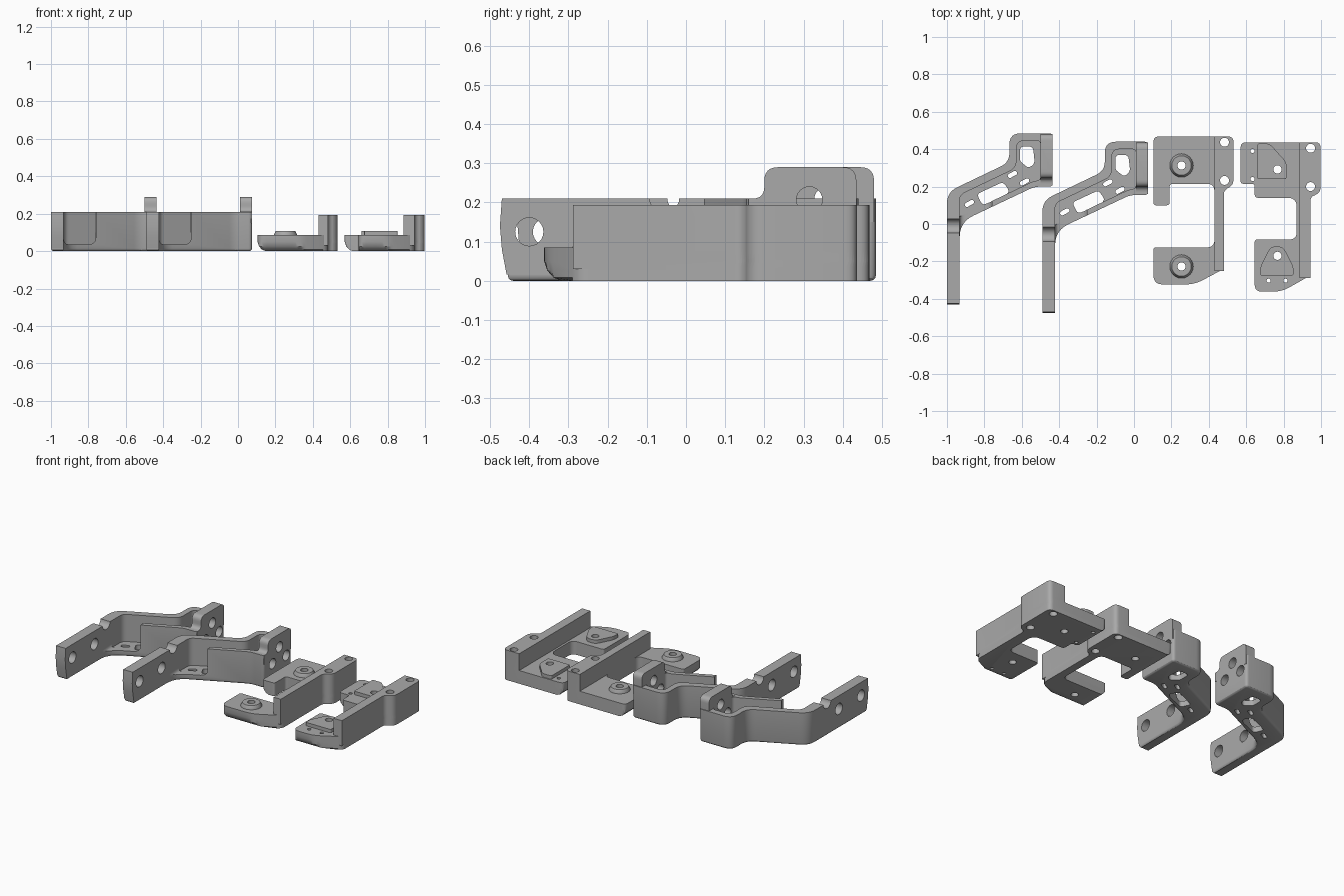
import bpy, bmesh, math
from mathutils import Vector

cube = bpy.data.objects.get("Cube")
if cube:
    bpy.data.objects.remove(cube, do_unlink=True)

grey = bpy.data.materials.new("plain_grey")
grey.use_nodes = True
grey.diffuse_color = (0.4, 0.4, 0.4, 1)
grey.node_tree.nodes["Principled BSDF"].inputs["Base Color"].default_value = (0.4, 0.4, 0.4, 1)

AXES = {"x": lambda a, b, t: (t, a, b),
        "y": lambda a, b, t: (a, t, b),
        "z": lambda a, b, t: (a, b, t)}


def rounded(pts, steps=6):
    """Outline whose corners (x, y, cut length) are rounded off."""
    out = []
    for i, (x, y, r) in enumerate(pts):
        p = Vector((x, y))
        if not r:
            out.append(p)
            continue
        ends = [Vector(pts[j][:2]) for j in (i - 1, (i + 1) % len(pts))]
        a, b = [p + (e - p).normalized() * r for e in ends]
        for k in range(steps + 1):
            t = k / steps
            out.append(a * (1 - t) ** 2 + p * 2 * t * (1 - t) + b * t * t)
    return out


def circle(u, v, r, n=24):
    return [Vector((u + r * math.cos(i * math.tau / n), v + r * math.sin(i * math.tau / n))) for i in range(n)]


def slot(x, y, length, r, angle):
    d = Vector((math.cos(angle), math.sin(angle)))
    return [p + d * length / 2 * (1 if (p - Vector((x, y))).dot(d) > 0 else -1) for p in circle(x, y, r, 14)]


def loft(name, rings, axis="z"):
    """Solid through a list of (outline, level) rings."""
    bm = bmesh.new()
    rows = [[bm.verts.new(AXES[axis](p[0], p[1], t)) for p in pts] for pts, t in rings]
    n = len(rows[0])
    for low, high in zip(rows, rows[1:]):
        for i in range(n):
            j = (i + 1) % n
            bm.faces.new((low[i], low[j], high[j], high[i]))
    bm.faces.new(rows[0])
    bm.faces.new(rows[-1])
    bmesh.ops.remove_doubles(bm, verts=bm.verts, dist=1e-5)
    bmesh.ops.recalc_face_normals(bm, faces=bm.faces)
    mesh = bpy.data.meshes.new(name)
    bm.to_mesh(mesh)
    bm.free()
    mesh.materials.append(grey)
    ob = bpy.data.objects.new(name, mesh)
    bpy.context.collection.objects.link(ob)
    return ob


def prism(name, pts, lo, hi, axis="z"):
    return loft(name, [(pts, lo), (pts, hi)], axis)


def combine(ob, tool, how):
    mod = ob.modifiers.new("combine", "BOOLEAN")
    mod.operation, mod.solver, mod.object = how, "EXACT", tool
    bpy.context.view_layer.update()
    mesh = bpy.data.meshes.new_from_object(ob.evaluated_get(bpy.context.evaluated_depsgraph_get()))
    ob.modifiers.clear()
    ob.data = mesh
    bpy.data.objects.remove(tool, do_unlink=True)


def add(ob, pts, lo, hi, axis="z"):
    combine(ob, prism("addition", pts, lo, hi, axis), "UNION")


def cut(ob, pts, lo, hi, axis="z"):
    combine(ob, prism("cutter", pts, lo, hi, axis), "DIFFERENCE")


def smooth(ob):
    bpy.ops.object.select_all(action="DESELECT")
    bpy.context.view_layer.objects.active = ob
    ob.select_set(True)
    bpy.ops.object.shade_smooth_by_angle(angle=math.radians(30))


# Tray-shaped side bracket with its long arm
bracket = prism("side_bracket", rounded([
    (-1, -0.41, 0), (-1, 0.17, 0.06), (-0.666, 0.33, 0.05), (-0.666, 0.485, 0.06),
    (-0.435, 0.485, 0.02), (-0.435, 0.2, 0.02), (-0.53, 0.2, 0.03),
    (-0.932, 0.01, 0.08), (-0.932, -0.41, 0)]), 0, 0.21)
bm = bmesh.new()
bm.from_mesh(bracket.data)
bottom = [e for e in bm.edges if all(v.co.z < 0.001 for v in e.verts)]
bmesh.ops.bevel(bm, geom=bottom, offset=0.014, segments=3, profile=0.5,
                affect="EDGES", clamp_overlap=False)
bm.to_mesh(bracket.data)
bm.free()

# Curved arm tip and raised end flange
add(bracket, [(-0.2, 0.016), (-0.413, 0.016), (-0.425, 0.08), (-0.43, 0.14),
              (-0.425, 0.21), (-0.2, 0.21)], -1, -0.932, "x")
add(bracket, rounded([(0.205, 0.15, 0), (0.205, 0.21, 0), (0.245, 0.21, 0.03), (0.245, 0.29, 0.035),
                      (0.48, 0.29, 0.035), (0.48, 0.15, 0)]), -0.5, -0.435, "x")

# Hollow of the tray and the opening beside the arm
cut(bracket, rounded([(-0.932, 0.04, 0), (-0.932, 0.155, 0.03), (-0.628, 0.3, 0.04), (-0.628, 0.445, 0.04),
                      (-0.5, 0.445, 0.02), (-0.5, 0.235, 0.02), (-0.54, 0.228, 0.02)]), 0.035, 0.4)
cut(bracket, rounded([(-0.932, 0.036, 0.03), (-0.76, 0.036, 0.04), (-0.76, 0.4, 0), (-0.932, 0.4, 0)]),
    -0.15, 0.12, "y")

# Floor windows and slots
cut(bracket, rounded([(-0.84, 0.16, 0.02), (-0.70, 0.225, 0.02), (-0.665, 0.175, 0.02),
                      (-0.69, 0.15, 0.01), (-0.81, 0.1, 0.02)]), -0.1, 0.1)
cut(bracket, rounded([(-0.61, 0.415, 0.025), (-0.54, 0.415, 0.025), (-0.53, 0.32, 0.025),
                      (-0.565, 0.3, 0.015), (-0.61, 0.335, 0.015)]), -0.1, 0.1)
for x, y in [(-0.88, 0.11), (-0.65, 0.265), (-0.585, 0.225)]:
    cut(bracket, slot(x, y, 0.03, 0.012, 0.5), -0.1, 0.1)

# Arm holes, cable notch and flange holes
for y, z, r in [(-0.355, 0.125, 0.036), (-0.13, 0.125, 0.036), (-0.01, 0.212, 0.038)]:
    cut(bracket, circle(y, z, r), -1.1, -0.9, "x")
for y, z in [(0.36, 0.207), (0.29, 0.125), (0.43, 0.125)]:
    cut(bracket, circle(y, z, 0.033), -0.515, -0.4, "x")
smooth(bracket)

second = bracket.copy()
second.name = "second_side_bracket"
second.location = (0.51, -0.045, 0)
bpy.context.collection.objects.link(second)


def clamp_plate(name, outline, rail, bosses, holes):
    """Base plate with softened lower edges, tall rail, bosses and bores."""
    pts = rounded(outline)
    x0, y0 = min(p.x for p in pts), min(p.y for p in pts)

    def tucked(d):
        return [(max(p.x, x0 + d), max(p.y, y0 + d)) for p in pts]
    plate = loft(name, [(tucked(d), z) for d, z in
                        [(0.045, 0), (0.024, 0.008), (0.008, 0.026), (0, 0.05), (0, 0.085)]])
    add(plate, rounded(rail), 0.03, 0.193)
    for pts_low, pts_high in bosses:
        combine(plate, loft("boss", [(pts_low, 0.07), (pts_low, 0.086), (pts_high, 0.107)]), "UNION")
    for x, y, r in holes:
        cut(plate, circle(x, y, r), -0.1, 0.3)
    smooth(plate)


# Clamp plate with round bosses
round_spots = [(0.254, 0.313), (0.254, -0.227)]
clamp_plate(
    "round_boss_plate",
    [(0.104, 0.468, 0.03), (0.532, 0.468, 0.03), (0.532, 0.2, 0.04), (0.48, 0.185, 0.03),
     (0.48, -0.24, 0.03), (0.325, -0.323, 0.05), (0.104, -0.323, 0.05), (0.104, -0.125, 0.015),
     (0.43, -0.125, 0.04), (0.43, 0.215, 0.04), (0.19, 0.215, 0.02), (0.19, 0.1, 0.015),
     (0.104, 0.1, 0.015)],
    [(0.43, 0.468, 0), (0.532, 0.468, 0.03), (0.532, 0.2, 0.04), (0.48, 0.185, 0.03),
     (0.48, -0.25, 0), (0.43, -0.25, 0)],
    [(circle(x, y, 0.063), circle(x, y, 0.052)) for x, y in round_spots],
    [(x, y, 0.022) for x, y in round_spots] + [(0.484, 0.437, 0.024), (0.484, 0.233, 0.024)])

# Clamp plate with wedge-shaped bosses
upper = rounded([(0.66, 0.24, 0.01), (0.66, 0.43, 0.01), (0.725, 0.43, 0.02),
                 (0.815, 0.33, 0.02), (0.815, 0.24, 0.01)])
lower = rounded([(0.675, -0.275, 0.01), (0.675, -0.23, 0.02), (0.73, -0.12, 0.03),
                 (0.797, -0.12, 0.03), (0.853, -0.23, 0.02), (0.853, -0.275, 0.01)])
clamp_plate(
    "wedge_boss_plate",
    [(0.57, 0.437, 0.03), (0.998, 0.437, 0.03), (0.998, 0.16, 0.04), (0.943, 0.15, 0.03),
     (0.943, -0.275, 0.03), (0.79, -0.362, 0.05), (0.645, -0.362, 0.04), (0.645, -0.083, 0.015),
     (0.87, -0.083, 0.04), (0.87, 0.14, 0.05), (0.645, 0.14, 0.02), (0.645, 0.215, 0.015),
     (0.57, 0.215, 0.015)],
    [(0.884, 0.437, 0), (0.998, 0.437, 0.03), (0.998, 0.16, 0.04), (0.943, 0.15, 0.03),
     (0.943, -0.288, 0), (0.884, -0.288, 0)],
    [(upper, upper), (lower, lower)],
    [(0.767, 0.292, 0.022), (0.767, -0.17, 0.022), (0.944, 0.405, 0.024), (0.944, 0.2, 0.024),
     (0.634, 0.39, 0.011), (0.634, 0.24, 0.011), (0.72, -0.303, 0.011), (0.81, -0.303, 0.011)])
